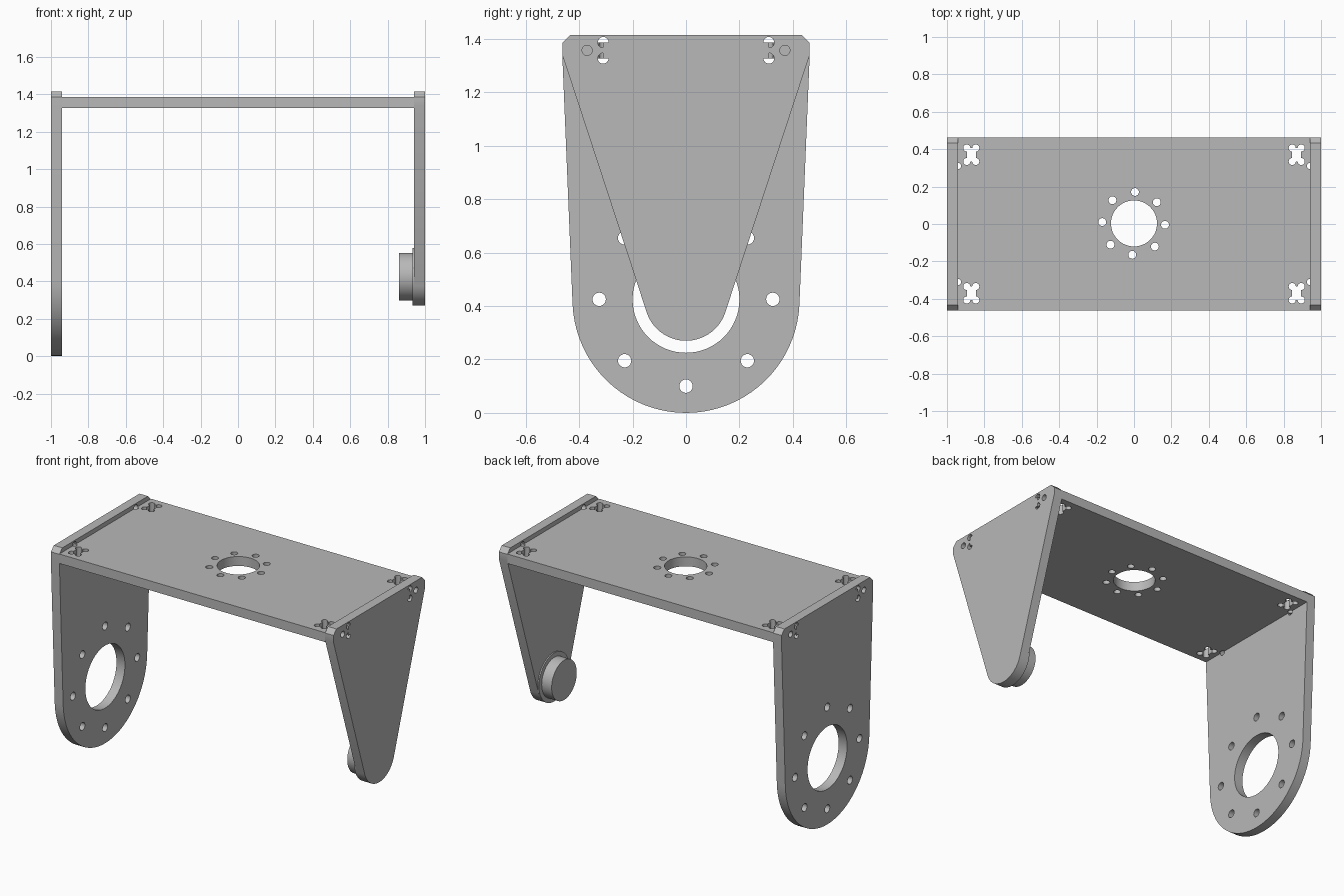
import bpy, bmesh
from math import pi, cos, sin, atan2, acos, hypot, radians

cube = bpy.data.objects.get("Cube")
if cube:
    bpy.data.objects.remove(cube, do_unlink=True)

grey = bpy.data.materials.new("plain grey")
grey.use_nodes = True
GREY = (0.48, 0.48, 0.48, 1)
grey.diffuse_color = GREY
grey.node_tree.nodes["Principled BSDF"].inputs["Base Color"].default_value = GREY

# Main dimensions
W, T = 0.463, 0.06              # half depth, sheet thickness
Z0, Z1, TOP = 1.327, 1.387, 1.415
INNER = 1 - T                   # inner face of the end plates
PIVOT = 0.425                   # pivot height
TAB = 0.31                      # half length of the locking tabs


def circle(a, b, r, n=24):
    return [(a + r * cos(2 * pi * i / n), b + r * sin(2 * pi * i / n)) for i in range(n)]


def rect(a0, b0, a1, b1):
    return [(a0, b0), (a1, b0), (a1, b1), (a0, b1)]


def ring(a, b, radius, r, turn=0):
    """Eight holes around a centre."""
    angles = [radians(turn) + i * pi / 4 for i in range(8)]
    return [circle(a + radius * cos(t), b + radius * sin(t), r) for t in angles]


def prism(name, outline, axis, lo, hi):
    """Extrude an outline along x (outline in y, z) or z (outline in x, y)."""
    bm = bmesh.new()

    def put(a, b, c):
        return bm.verts.new((c, a, b) if axis == "x" else (a, b, c))
    low = [put(a, b, lo) for a, b in outline]
    high = [put(a, b, hi) for a, b in outline]
    bm.faces.new(low)
    bm.faces.new(high)
    for i in range(len(low)):
        j = (i + 1) % len(low)
        bm.faces.new((low[i], low[j], high[j], high[i]))
    bmesh.ops.recalc_face_normals(bm, faces=bm.faces)
    mesh = bpy.data.meshes.new(name)
    bm.to_mesh(mesh)
    bm.free()
    mesh.materials.append(grey)
    ob = bpy.data.objects.new(name, mesh)
    bpy.context.collection.objects.link(ob)
    return ob


def activate(ob):
    bpy.ops.object.select_all(action="DESELECT")
    ob.select_set(True)
    bpy.context.view_layer.objects.active = ob


def cut(ob, outlines, axis, lo, hi):
    """Cut each outline out of the part."""
    for outline in outlines:
        cutter = prism("cutter", outline, axis, lo, hi)
        cutter.hide_render = True
        mod = ob.modifiers.new("cut", "BOOLEAN")
        mod.operation, mod.solver, mod.object = "DIFFERENCE", "EXACT", cutter
        activate(ob)
        bpy.ops.object.modifier_apply(modifier=mod.name)
        bpy.data.objects.remove(cutter, do_unlink=True)


def finish(ob):
    activate(ob)
    bpy.ops.object.shade_smooth_by_angle(angle=radians(30))


def arm_outline(r, n=40):
    """Chamfered top, straight sides tangent to a round lower end."""
    shoulder, rise = 1.34, 1.34 - PIVOT
    t = atan2(rise, W) - acos(r / hypot(W, rise))
    arc = [t - (pi + 2 * t) * i / n for i in range(n + 1)]
    pts = [(r * cos(a), PIVOT + r * sin(a)) for a in arc]
    c = 0.03
    return pts + [(-W, shoulder), (-W, TOP - c), (-W + c, TOP),
                  (W - c, TOP), (W, TOP - c), (W, shoulder)]


# End plates: slot with relieved corners and two bolt holes
slot = [rect(-TAB, Z0, TAB, Z1)]
slot += [circle(y, z, 0.02) for y in (-TAB, TAB) for z in (Z0, Z1)]
slot += [circle(y, (Z0 + Z1) / 2, 0.019) for y in (-0.37, 0.37)]

bearing_plate = prism("bearing_plate", arm_outline(0.425), "x", -1, -INNER)
cut(bearing_plate, slot + [circle(0, PIVOT, 0.2, 64)] + ring(0, PIVOT, 0.325, 0.025),
    "x", -1.1, -0.8)
finish(bearing_plate)

pivot_plate = prism("pivot_plate", arm_outline(0.155), "x", INNER, 1)
cut(pivot_plate, slot, "x", 0.8, 1.1)
finish(pivot_plate)

# Pivot flange and boss on the inside of the narrow plate
finish(prism("pivot_flange", circle(0, PIVOT, 0.155, 64), "x", 0.932, INNER))
finish(prism("pivot_boss", circle(0, PIVOT, 0.127, 64), "x", 0.862, 0.932))

# Top plate with a locking tab at each end
half = [(INNER, -W), (INNER, -TAB), (1, -TAB), (1, TAB), (INNER, TAB), (INNER, W)]
top_plate = prism("top_plate", half + [(-x, -y) for x, y in half], "z", Z0, Z1)
holes = [circle(0, 0.003, 0.123, 64)] + ring(-0.002, 0.003, 0.168, 0.021, -2.5)
for sx in (-1, 1):
    for sy in (-1, 1):
        # Tab corner relief and captive nut slot
        holes.append(circle(sx * INNER, sy * TAB, 0.016))
        cx, cy = sx * 0.87, sy * 0.37
        holes.append(rect(cx - 0.024, cy - 0.036, cx + 0.024, cy + 0.036))
        holes += [circle(cx + i * 0.024, cy + j * 0.036, 0.019)
                  for i in (-1, 1) for j in (-1, 1)]
cut(top_plate, holes, "z", 1.2, 1.5)
finish(top_plate)
